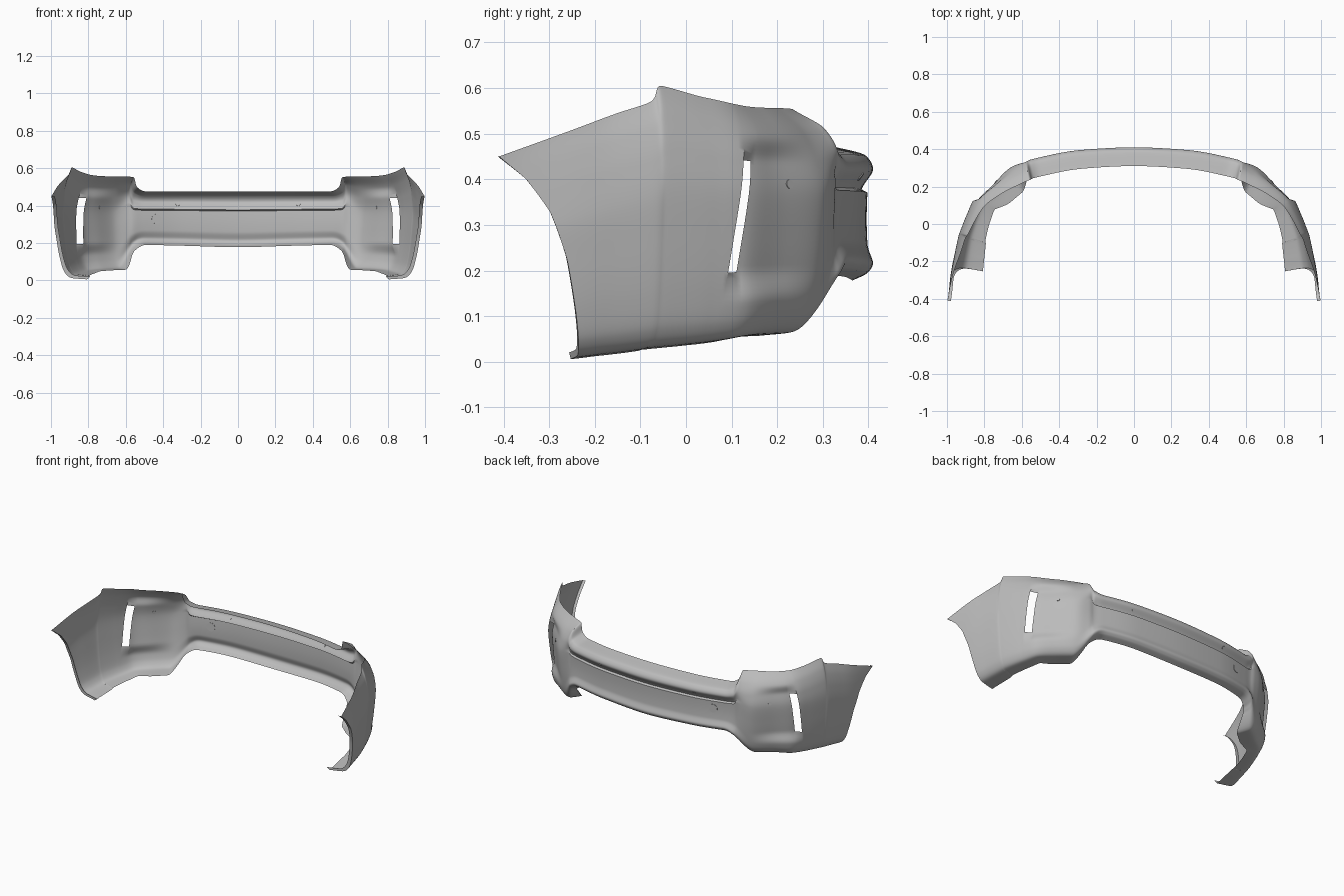
import bpy, math
from mathutils import Vector

if "Cube" in bpy.data.objects:
    bpy.data.objects.remove(bpy.data.objects["Cube"])

# One grey paint for the whole shell
paint = bpy.data.materials.new("grey_plastic")
paint.diffuse_color = (0.5, 0.5, 0.5, 1)
paint.use_nodes = True
paint.node_tree.nodes["Principled BSDF"].inputs["Base Color"].default_value = paint.diffuse_color

# Stations from centre to wheel arch: x, y, top z, bottom z, top return, bottom return
ST = [
    (0.000, 0.410, 0.475, 0.178, 0.100, 0.045),
    (0.300, 0.394, 0.475, 0.186, 0.100, 0.045),
    (0.500, 0.357, 0.475, 0.190, 0.100, 0.050),
    (0.560, 0.343, 0.495, 0.165, 0.100, 0.060),
    (0.590, 0.335, 0.553, 0.135, 0.105, 0.080),
    (0.670, 0.300, 0.556, 0.058, 0.105, 0.150),
    (0.760, 0.235, 0.557, 0.055, 0.090, 0.155),
    (0.850, 0.145, 0.565, 0.047, 0.072, 0.125),
    (0.890, 0.060, 0.580, 0.037, 0.056, 0.130),
    (0.930, -0.040, 0.605, 0.027, 0.045, 0.145),
    (0.937, -0.060, 0.575, 0.025, 0.040, 0.150),
    (0.957, -0.150, 0.543, 0.014, 0.030, 0.160),
    (0.977, -0.250, 0.507, 0.005, 0.015, 0.170),
    (0.998, -0.410, 0.450, 0.005, 0.000, 0.180),
]
ST.insert(0, (-ST[1][0],) + ST[1][1:])      # mirrored station keeps the centre smooth

# Cross-sections, bottom to top: centre inset, centre height, corner inset, corner height
PR = [
    (1.00, 0.00, 1.00, 0.000), (0.25, 0.06, 0.50, 0.015), (0.00, 0.13, 0.27, 0.080),
    (0.27, 0.27, 0.14, 0.220), (0.31, 0.45, 0.05, 0.420), (0.27, 0.65, 0.00, 0.620),
    (0.00, 0.82, 0.12, 0.760), (0.15, 0.92, 0.45, 0.890), (1.00, 1.00, 1.00, 1.000),
]
# Wheel arch edge: height fraction, station
ARCH = [(0, 11.75), (0.19, 11.88), (0.435, 12.07), (0.665, 12.33), (0.85, 12.65), (1, 13)]
SLOT0, SLOT1 = 7.0, 7.375


def smooth(a, b, x):
    t = min(1, max(0, (x - a) / (b - a)))
    return t * t * (3 - 2 * t)


def curve(rows, c, s):
    """Monotone cubic through column c of rows at index s."""
    n = len(rows)
    i = max(0, min(int(s), n - 2))
    t = s - i

    def sec(k):
        return rows[k + 1][c] - rows[k][c]

    def tan(k):
        if k == 0 or k == n - 1:
            return sec(min(k, n - 2))
        a, b = sec(k - 1), sec(k)
        return 2 * a * b / (a + b) if a * b > 0 else 0.0
    h = t * t * (3 - 2 * t)
    return (rows[i][c] * (1 - h) + rows[i + 1][c] * h
            + tan(i) * t * (1 - t) ** 2 - tan(i + 1) * t * t * (1 - t))


def arch_station(v):
    for (a, sa), (b, sb) in zip(ARCH, ARCH[1:]):
        if v <= b:
            return sa + (sb - sa) * max(0, v - a) / (b - a)
    return ARCH[-1][1]


def shell_point(u, k, extra=0.0):
    """u: 0..10 centre to peak, 10..11 peak to arch edge; k: 0..8 bottom to top."""
    w = smooth(2.5, 5.0, u)
    inset = curve(PR, 0, k) * (1 - w) + curve(PR, 2, k) * w
    v = curve(PR, 1, k) * (1 - w) + curve(PR, 3, k) * w
    if u > 10:
        s = 10 + (u - 10) * (arch_station(v) - 10)
    else:                                   # lean the columns along the vent slot
        s = u - 0.9 * (v - 0.52) * math.exp(-((u - 7.18) / 0.8) ** 2) * smooth(0, 1, u)
    x, y, zt, zb, ot, ob = (curve(ST, c, s + 1) for c in range(6))
    tx = curve(ST, 0, s + 1.02) - curve(ST, 0, s + 0.98)
    ty = curve(ST, 1, s + 1.02) - curve(ST, 1, s + 0.98)
    ln = math.hypot(tx, ty)
    off = inset * (ob if k <= 5 else ot) + extra
    if u < SLOT1 - 0.01:                    # recessed pocket behind the slot
        off += 0.025 * smooth(4.5, 6.5, u) * smooth(0.16, 0.30, v) * (1 - smooth(0.76, 0.88, v))
    z = zb + (zt - zb) * v + extra * (1 - v) * 0.8
    return Vector((x + ty / ln * off, y - tx / ln * off, z))


# Bumper shell (right half, mirrored)
cols = [i / 8 for i in range(81) if not SLOT0 < i / 8 < SLOT1]
cols += [10 + i / 20 for i in range(1, 21)]
ROWS = 64
grid = [[shell_point(u, 8 * j / ROWS) for j in range(ROWS + 1)] for u in cols]
grid.append([shell_point(11, 8 * j / ROWS, 0.018) for j in range(ROWS + 1)])  # arch return
verts = [p for col in grid for p in col]
faces = []
N = ROWS + 1
for i in range(len(grid) - 1):
    for j in range(ROWS):
        zc = (grid[i][j].z + grid[i][j + 1].z) / 2
        if i < len(cols) and cols[i] == SLOT0 and 0.2 < zc < 0.44:
            continue                        # vent slot opening
        faces.append((i * N + j, i * N + j + 1, (i + 1) * N + j + 1, (i + 1) * N + j))
mesh = bpy.data.meshes.new("bumper_shell")
mesh.from_pydata(verts, [], faces)
mesh.materials.append(paint)
shell = bpy.data.objects.new("bumper_shell", mesh)
bpy.context.collection.objects.link(shell)
mir = shell.modifiers.new("mirror", 'MIRROR')
mir.use_axis[0] = True
mir.merge_threshold = 0.0005
bpy.context.view_layer.objects.active = shell
shell.select_set(True)
bpy.ops.object.shade_smooth_by_angle(angle=math.radians(35))


def disc(name, u, k, side, radius):
    """Thin flush disc on the outer surface."""
    p = shell_point(u, k)
    du = shell_point(u + 0.02, k) - p
    dk = shell_point(u, k + 0.02) - p
    n = dk.cross(du).normalized()
    p.x *= side
    n.x *= side
    bpy.ops.mesh.primitive_cylinder_add(vertices=24, radius=radius, depth=0.004, location=p)
    ob = bpy.context.object
    ob.name = name
    ob.rotation_euler = n.to_track_quat('Z', 'Y').to_euler()
    ob.data.materials.append(paint)


# Parking sensors and tow hook cover
for side in (1, -1):
    disc("parking_sensor_outer", 5.9, 5.3, side, 0.010)
    disc("parking_sensor_inner", 1.1, 5.6, side, 0.010)
disc("tow_cover", 1.6, 4.2, -1, 0.026)
